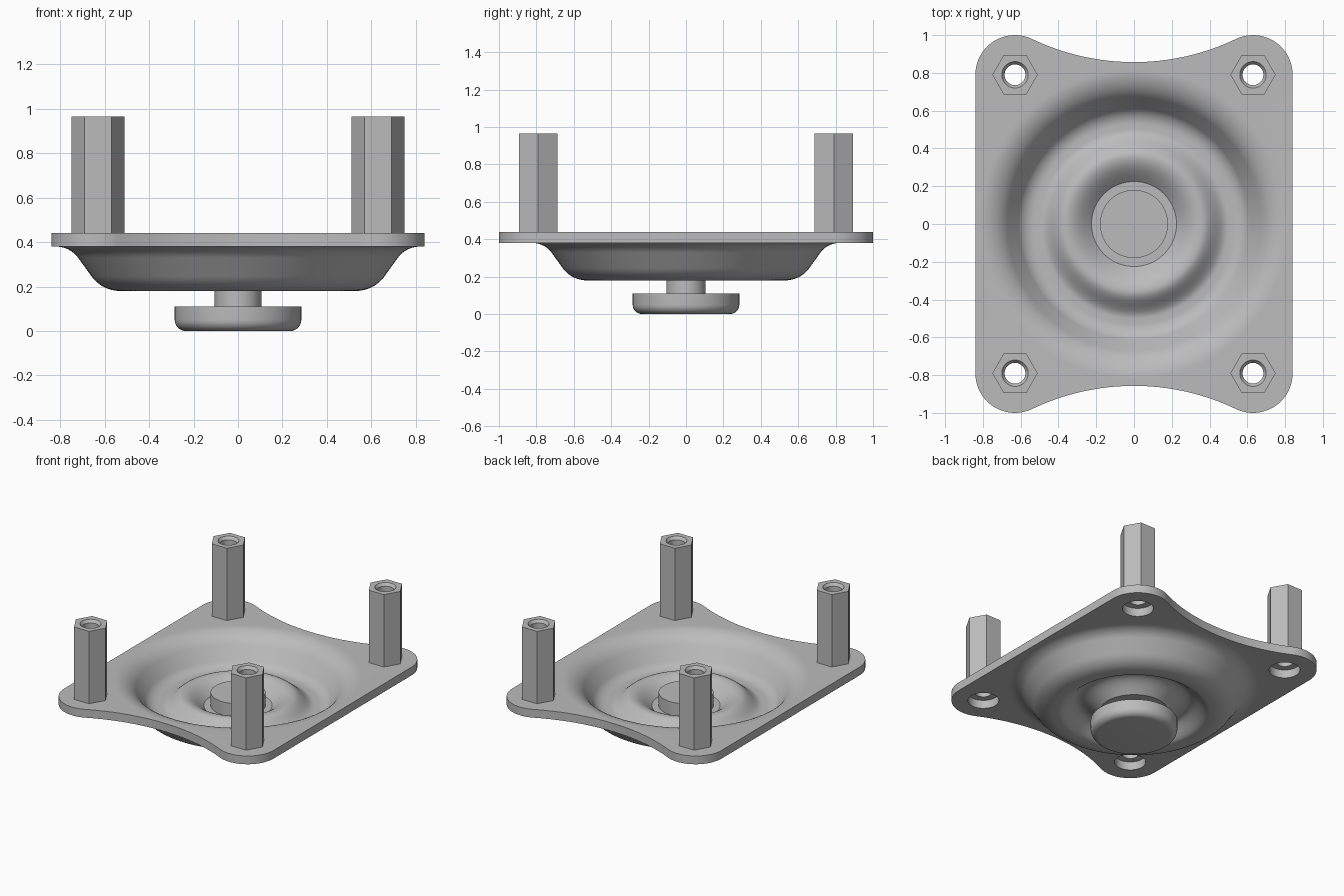
import bpy, bmesh
from math import sin, cos, pi, radians, atan2, degrees

if "Cube" in bpy.data.objects:
    bpy.data.objects.remove(bpy.data.objects["Cube"])

STEPS = 96                     # sides of the round parts
FLARE = 0.82                   # radius where the dish meets the flat plate
LOW, HIGH = 0.38, 0.44         # plate underside and top
POST_X, POST_Y = 0.63, 0.79

grey = bpy.data.materials.new("plain grey")
grey.use_nodes = True
grey.diffuse_color = (0.5, 0.5, 0.5, 1)
grey.node_tree.nodes["Principled BSDF"].inputs["Base Color"].default_value = (0.5, 0.5, 0.5, 1)


def arc(cx, cy, r, start, end, n):
    """Points on an arc, angles in degrees."""
    angles = [radians(start + (end - start) * i / n) for i in range(n + 1)]
    return [(cx + r * cos(a), cy + r * sin(a)) for a in angles]


def circle(cx, cy, r, n):
    return arc(cx, cy, r, 0, 360, n)[:-1]


def hexagon(a):
    """Radius factor that turns a circle into a hexagon."""
    return cos(pi / 6) / cos(a % (pi / 3) - pi / 6)


def lathe(bm, profile, n=STEPS, closed=False, hex_rings=()):
    """Sweep (radius, height) points round the z axis."""
    rings = []
    for k, (r, z) in enumerate(profile):
        if r < 1e-6:
            rings.append([bm.verts.new((0, 0, z))] * n)
            continue
        ring = []
        for i in range(n):
            a = 2 * pi * i / n
            d = r * hexagon(a) if k in hex_rings else r
            ring.append(bm.verts.new((d * cos(a), d * sin(a), z)))
        rings.append(ring)
    pairs = list(zip(rings, rings[1:]))
    if closed:
        pairs.append((rings[-1], rings[0]))
    for lower, upper in pairs:
        for i in range(n):
            j = (i + 1) % n
            corners = dict.fromkeys((lower[i], lower[j], upper[j], upper[i]))
            bm.faces.new(list(corners))


def finish(name, bm, location=(0, 0, 0)):
    bmesh.ops.recalc_face_normals(bm, faces=bm.faces)
    mesh = bpy.data.meshes.new(name)
    bm.to_mesh(mesh)
    bm.free()
    mesh.materials.clear()
    mesh.materials.append(grey)
    mesh.shade_smooth()
    mesh.set_sharp_from_angle(angle=radians(30))
    obj = bpy.data.objects.new(name, mesh)
    obj.location = location
    bpy.context.collection.objects.link(obj)
    return obj


def pierced_sheet(loops, bottom, top):
    """Flat sheet from an outline followed by its holes."""
    curve = bpy.data.curves.new("sheet_outline", "CURVE")
    curve.dimensions = "2D"
    curve.fill_mode = "BOTH"
    curve.extrude = (top - bottom) / 2
    for loop in loops:
        spline = curve.splines.new("POLY")
        spline.points.add(len(loop) - 1)
        for point, (x, y) in zip(spline.points, loop):
            point.co = (x, y, 0, 1)
        spline.use_cyclic_u = True
    obj = bpy.data.objects.new("sheet_outline", curve)
    bpy.context.collection.objects.link(obj)
    graph = bpy.context.evaluated_depsgraph_get()
    mesh = bpy.data.meshes.new_from_object(obj.evaluated_get(graph))
    bm = bmesh.new()
    bm.from_mesh(mesh)
    bmesh.ops.translate(bm, verts=bm.verts, vec=(0, 0, (top + bottom) / 2))
    bpy.data.objects.remove(obj)
    bpy.data.curves.remove(curve)
    bpy.data.meshes.remove(mesh)
    return bm


# Plate outline: rounded corners joined by hollow curves at front and back
hollow_r, corner_r = 1.25, 0.21
hollow_y = 0.857 + hollow_r
tangent = degrees(atan2(hollow_y - POST_Y, -POST_X))
half = arc(POST_X, POST_Y, corner_r, 0, tangent, 20)
half += arc(0, hollow_y, hollow_r, tangent - 180, -tangent, 32)[1:-1]
half += arc(-POST_X, POST_Y, corner_r, 180 - tangent, 180, 20)
outline = half + [(-x, -y) for x, y in half]

corners = [(sx * POST_X, sy * POST_Y) for sx in (-1, 1) for sy in (-1, 1)]
holes = [circle(x, y, 0.102, 32) for x, y in corners]
bm = pierced_sheet([outline, circle(0, 0, FLARE, STEPS)] + holes, LOW, HIGH)

# Open the wall between plate and dish so they become one skin
wall = [f for f in bm.faces if abs(f.normal.z) < 0.5
        and all(abs(v.co.xy.length - FLARE) < 1e-3 for v in f.verts)]
bmesh.ops.delete(bm, geom=wall, context="FACES")


def dish_skin(t):
    """Section of the dish, t above its underside, from the centre outwards."""
    floor = 0.18 + t
    ridge = []
    for i in range(13):
        u = 1 - i / 12
        ridge.append((0.36 - 0.135 * u, floor + 0.08 * cos(pi / 2 * u)))
    for i in range(1, 15):
        u = i / 14
        ridge.append((0.36 + 0.14 * u, floor + 0.04 * (1 + cos(pi * u))))
    bowl = arc(0.53, 0.34, 0.16 - t, -90, -36, 12)
    flare = arc(FLARE, 0.255, 0.125 + t, 144, 90, 12)
    return ridge + bowl + flare


lathe(bm, [(0.105, 0.18)] + dish_skin(0))
lathe(bm, [(0.18, 0.24)] + dish_skin(HIGH - LOW))
bmesh.ops.remove_doubles(bm, verts=bm.verts, dist=1e-4)
finish("dished_plate", bm)

# Knob and stem under the dish
bm = bmesh.new()
lathe(bm, [(0, 0)] + arc(0.235, 0.05, 0.05, -90, 0, 8)
      + [(0.285, 0.11), (0.105, 0.11), (0.105, 0.18)])
finish("knob_and_stem", bm)

# Round cap inside the dish
bm = bmesh.new()
lathe(bm, [(0.18, 0.24), (0.18, 0.335), (0, 0.335)])
finish("centre_cap", bm)

# Hexagonal posts with a chamfered bore
for x, y in corners:
    bm = bmesh.new()
    lathe(bm, [(0.055, HIGH), (0.12, HIGH), (0.12, 0.965), (0.07, 0.965), (0.055, 0.945)],
          n=48, closed=True, hex_rings=(1, 2))
    name = ("front" if y < 0 else "back") + ("_left" if x > 0 else "_right") + "_post"
    finish(name, bm, (x, y, 0))
